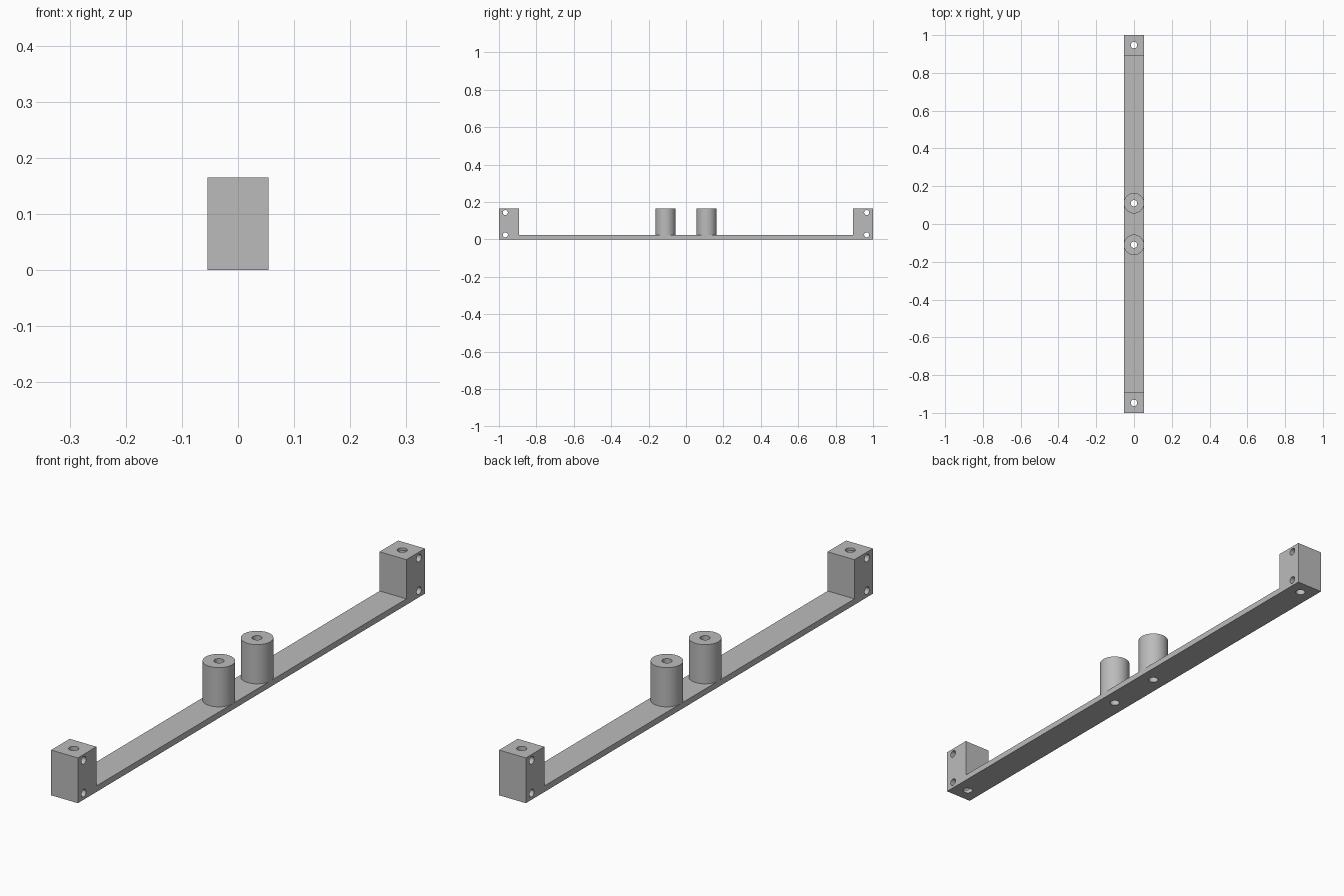
import bpy
import bmesh
import math
from mathutils import Matrix

cube = bpy.data.objects.get("Cube")
if cube:
    bpy.data.objects.remove(cube, do_unlink=True)

HALF_W, HEIGHT, PLATE = 0.054, 0.165, 0.022
BLOCK_IN = 0.893            # inner face of the end blocks
POST_Y, SCREW_Y, SIDE_Y = 0.11, 0.947, 0.966
SCREW_R, SIDE_R = 0.017, 0.0135

grey = bpy.data.materials.new("plain grey")
grey.use_nodes = True
colour = (0.5, 0.5, 0.5, 1)
grey.diffuse_color = colour
grey.node_tree.nodes["Principled BSDF"].inputs["Base Color"].default_value = colour


def make_object(name, bm):
    bmesh.ops.recalc_face_normals(bm, faces=bm.faces)
    mesh = bpy.data.meshes.new(name)
    bm.to_mesh(mesh)
    bm.free()
    mesh.materials.append(grey)
    obj = bpy.data.objects.new(name, mesh)
    bpy.context.collection.objects.link(obj)
    return obj


def add_cylinder(bm, radius, length, centre, along_x=False, sides=32):
    turn = Matrix.Rotation(math.pi / 2 if along_x else 0, 4, 'Y')
    bmesh.ops.create_cone(bm, cap_ends=True, segments=sides, radius1=radius,
                          radius2=radius, depth=length,
                          matrix=Matrix.Translation(centre) @ turn)


def drill(obj, cutter):
    """Subtract the cutter, then shade the bores smooth with crisp rims."""
    cutter.hide_render = True
    mod = obj.modifiers.new("holes", 'BOOLEAN')
    mod.operation, mod.solver, mod.object = 'DIFFERENCE', 'EXACT', cutter
    mod.use_self = True
    bpy.ops.object.select_all(action='DESELECT')
    obj.select_set(True)
    bpy.context.view_layer.objects.active = obj
    bpy.ops.object.modifier_apply(modifier=mod.name)
    bpy.data.objects.remove(cutter, do_unlink=True)
    bpy.ops.object.shade_smooth_by_angle(angle=math.radians(30))


# Bar with raised end blocks: U-shaped side profile extruded across the width
half = [(1, 0), (1, HEIGHT), (BLOCK_IN, HEIGHT), (BLOCK_IN, PLATE)]
profile = half + [(-y, z) for y, z in reversed(half)]
bm = bmesh.new()
face = bm.faces.new([bm.verts.new((-HALF_W, y, z)) for y, z in profile])
sweep = bmesh.ops.extrude_face_region(bm, geom=[face])
bmesh.ops.translate(bm, vec=(2 * HALF_W, 0, 0),
                    verts=[v for v in sweep["geom"] if isinstance(v, bmesh.types.BMVert)])
bar = make_object("bar_with_end_blocks", bm)

# Vertical screw holes and horizontal side holes
bm = bmesh.new()
for side in (-1, 1):
    for y in (POST_Y, SCREW_Y):
        add_cylinder(bm, SCREW_R, 1, (0, side * y, 0))
    for z in (0.024, 0.143):
        add_cylinder(bm, SIDE_R, 1, (0, side * SIDE_Y, z), along_x=True)
drill(bar, make_object("bar_hole_cutter", bm))

# Round standoff posts with a through bore
for name, side in (("front_post", -1), ("back_post", 1)):
    y = side * POST_Y
    bm = bmesh.new()
    add_cylinder(bm, HALF_W, HEIGHT - PLATE, (0, y, (HEIGHT + PLATE) / 2), sides=64)
    post = make_object(name, bm)
    bm = bmesh.new()
    add_cylinder(bm, SCREW_R, 1, (0, y, 0))
    drill(post, make_object("post_hole_cutter", bm))
